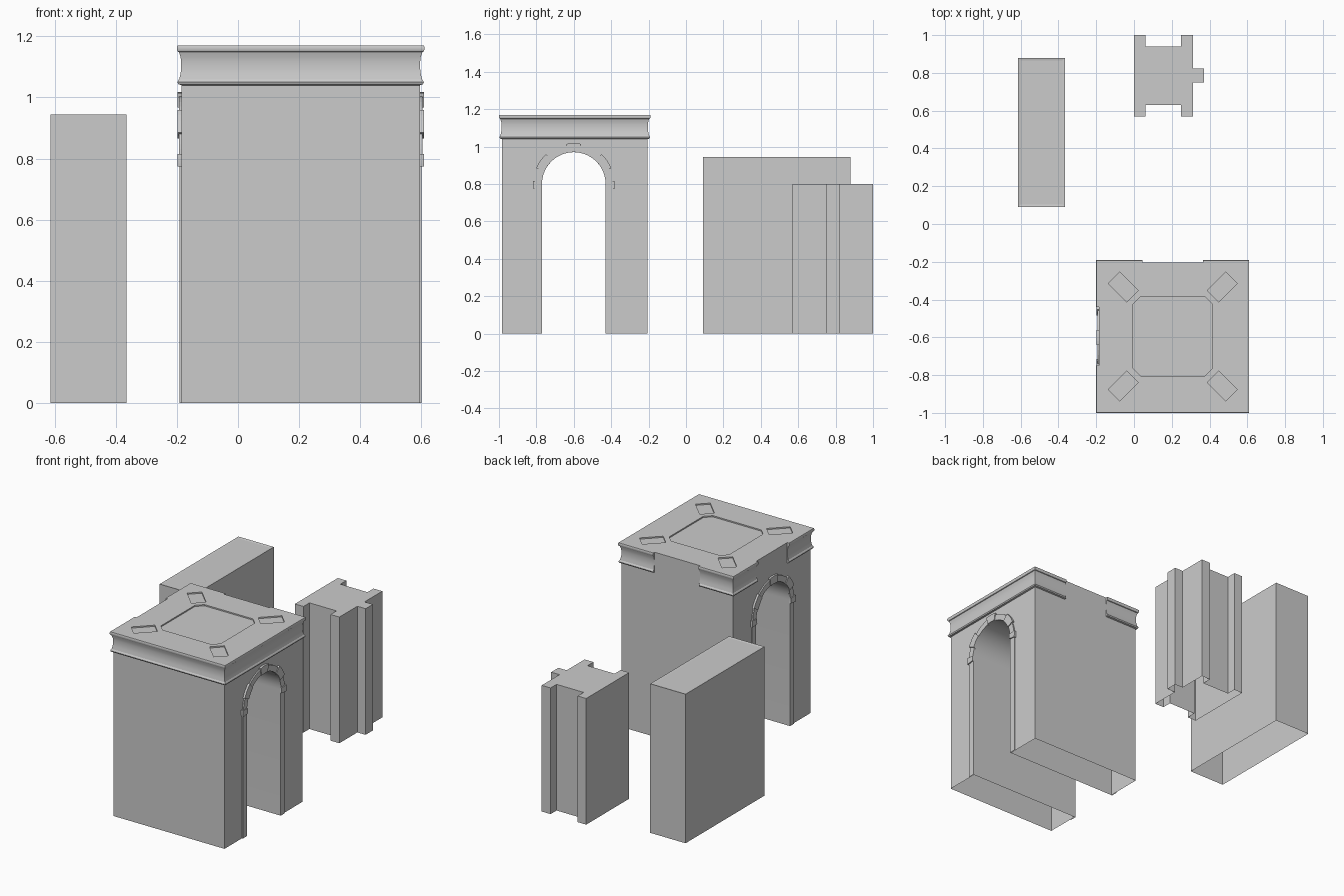
import bpy, bmesh, math
from mathutils import Vector

if "Cube" in bpy.data.objects:
    bpy.data.objects.remove(bpy.data.objects["Cube"])

CX, CY, H = 0.205, -0.595, 0.39      # arch centre and half width
AY, AZ, R = -0.6, 0.8, 0.17          # tunnel arch centre and radius
TOP = 1.17


def finish(name, bm, open_bottom=False, smooth=False):
    bmesh.ops.recalc_face_normals(bm, faces=bm.faces)
    if open_bottom:
        low = [f for f in bm.faces if all(v.co.z < 0.001 for v in f.verts)]
        bmesh.ops.delete(bm, geom=low, context='FACES')
    me = bpy.data.meshes.new(name)
    bm.to_mesh(me)
    bm.free()
    ob = bpy.data.objects.new(name, me)
    bpy.context.collection.objects.link(ob)
    if smooth:
        bpy.ops.object.select_all(action='DESELECT')
        ob.select_set(True)
        bpy.context.view_layer.objects.active = ob
        bpy.ops.object.shade_smooth_by_angle(angle=math.radians(30))
    return ob


def prism(bm, pts, lo, hi, axis='z'):
    """Extrude a 2D outline along z (points x, y) or x (points y, z)."""
    place = (lambda p, t: (p[0], p[1], t)) if axis == 'z' else (lambda p, t: (t, p[0], p[1]))
    a = [bm.verts.new(place(p, lo)) for p in pts]
    b = [bm.verts.new(place(p, hi)) for p in pts]
    n = len(pts)
    bm.faces.new(a[::-1])
    bm.faces.new(b)
    for i in range(n):
        j = (i + 1) % n
        bm.faces.new((a[i], a[j], b[j], b[i]))


def polar(r, deg):
    t = math.radians(deg)
    return (AY + r * math.cos(t), AZ + r * math.sin(t))


# Gate block with arched tunnel
bm = bmesh.new()
y0, y1 = CY - H, CY + H
outline = [(y1, 0), (y1, TOP), (y0, TOP), (y0, 0), (AY - R, 0)]
outline += [polar(R, 180 - i * 180 / 24) for i in range(25)] + [(AY + R, 0)]
prism(bm, outline, CX - H, CX + H, 'x')
gate = finish("gate_block", bm)

# Shallow roof recesses: octagon and four diagonal sockets
bm = bmesh.new()
a, c = 0.21, 0.17
octagon = [(a, c), (c, a), (-c, a), (-a, c), (-a, -c), (-c, -a), (c, -a), (a, -c)]
prism(bm, [(CX + x, CY + y) for x, y in octagon], TOP - 0.008, TOP + 0.05)
for sx in (1, -1):
    for sy in (1, -1):
        u, v = Vector((sx, sy)).normalized() * 0.069, Vector((sx, -sy)).normalized() * 0.043
        m = Vector((CX + sx * 0.262, CY + sy * 0.262))
        prism(bm, [m + u + v, m + u - v, m - u - v, m - u + v], TOP - 0.008, TOP + 0.05)
cutter = finish("roof_cutter", bm)
cutter.hide_render = True
mod = gate.modifiers.new("recess", 'BOOLEAN')
mod.operation, mod.solver, mod.object = 'DIFFERENCE', 'EXACT', cutter
dg = bpy.context.evaluated_depsgraph_get()
bm = bmesh.new()
bm.from_object(gate, dg)
for ob in (gate, cutter):
    bpy.data.objects.remove(ob)
finish("gate_body", bm, open_bottom=True, smooth=True)

# Cornice swept round the block, broken at the back and the left side
profile = [(0, 1.04), (0.010, 1.043), (0.013, 1.05), (0.010, 1.057), (0.007, 1.06),
           (0.003, 1.078), (0.0012, 1.092), (0.0008, 1.105), (0.0012, 1.118),
           (0.003, 1.132), (0.008, 1.148), (0.012, 1.15), (0.015, 1.156),
           (0.015, 1.165), (0.013, 1.17), (0, 1.17)]


def cornice(name, path):
    # path: x, y, outward x, outward y
    bm = bmesh.new()
    rings = [[bm.verts.new((x + nx * o, y + ny * o, z)) for o, z in profile]
             for x, y, nx, ny in path]
    n = len(profile)
    for r, s in zip(rings, rings[1:]):
        for i in range(n):
            j = (i + 1) % n
            bm.faces.new((r[i], r[j], s[j], s[i]))
    bm.faces.new(rings[0])
    bm.faces.new(rings[-1][::-1])
    finish(name, bm, smooth=True)


def corner(sx, sy):
    return (CX + sx * H, CY + sy * H, sx, sy)


cornice("cornice_main", [(0.365, y1, 0, 1), corner(1, 1), corner(1, -1),
                         corner(-1, -1), (CX - H, -0.75, -1, 0)])
cornice("cornice_corner", [(CX - H, -0.44, -1, 0), corner(-1, 1), (0.045, y1, 0, 1)])

# Arch stones and jamb strips on both tunnel mouths
bounds = [-7, 4, 23, 47, 79.5, 100.5, 133, 157, 176, 187]
for side, label in ((1, "right"), (-1, "left")):
    face = CX + side * H
    bm = bmesh.new()
    for k, (s, e) in enumerate(zip(bounds, bounds[1:])):
        big = k % 2 == 0
        ro, out = (0.218, 0.013) if big else (0.207, 0.008)
        steps = [s + (e - s) * i / 4 for i in range(5)]
        ring = [polar(R, t) for t in steps] + [polar(ro, t) for t in reversed(steps)]
        prism(bm, ring, face, face + side * out, 'x')
    finish("arch_stones_" + label, bm)
    bm = bmesh.new()
    for s in (1, -1):
        p, q = AY + s * R, AY + s * (R + 0.04)
        prism(bm, [(p, 0), (q, 0), (q, 0.78), (p, 0.78)], face, face + side * 0.006, 'x')
    finish("jamb_strips_" + label, bm, open_bottom=True)

# Plain wall block with a faint inset top
bm = bmesh.new()
prism(bm, [(-0.613, 0.09), (-0.365, 0.09), (-0.365, 0.88), (-0.613, 0.88)], 0, 0.945)
bm.normal_update()
top = [f for f in bm.faces if f.normal.z > 0.9]
bmesh.ops.inset_individual(bm, faces=top, thickness=0.02, depth=-0.003)
finish("wall_block", bm, open_bottom=True)

# Pier with corner pilasters and a side rib
bm = bmesh.new()
prism(bm, [(0, 0.57), (0.06, 0.57), (0.06, 0.63), (0.25, 0.63), (0.25, 0.57), (0.312, 0.57),
           (0.312, 0.75), (0.37, 0.75), (0.37, 0.822), (0.312, 0.822), (0.312, 1.0),
           (0.25, 1.0), (0.25, 0.94), (0.06, 0.94), (0.06, 1.0), (0, 1.0)], 0, 0.8)
finish("pier", bm, open_bottom=True)
